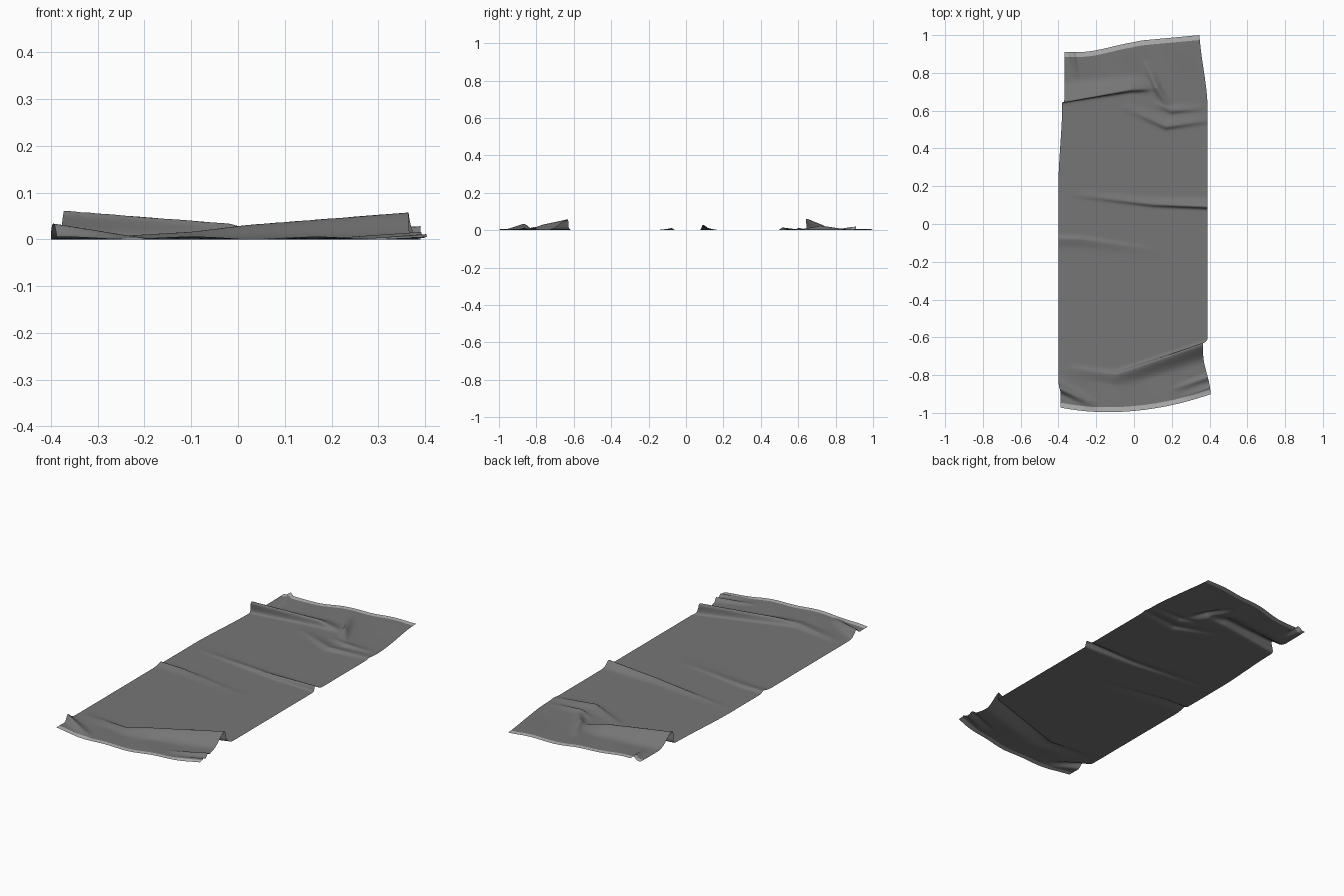
import bpy
from math import exp, sin
from mathutils import Vector


def material(name, value):
    m = bpy.data.materials.new(name)
    m.use_nodes = True
    m.diffuse_color = (value, value, value, 1)
    m.node_tree.nodes["Principled BSDF"].inputs["Base Color"].default_value = (value, value, value, 1)
    return m


def ramp(value, start, end):
    """Smooth step from 0 at start to 1 at end."""
    t = max(0, min(1, (value - start) / (end - start)))
    return t * t * (3 - 2 * t)


# Outline of the cloth: nearly straight sides, drawn in where the folds take up material
def left_edge(y):
    return -.4 + .02 * ramp(y, .2, .64) + .012 * ramp(y, .64, .7) + .012 * ramp(-y, .83, .9)


def right_edge(y):
    pinch = .025 * ramp(-y, .6, .66) - .04 * ramp(-y, .68, .9)
    return .39 - pinch - .045 * ramp(y, .6, 1.05)


def front_edge(x):
    bend = x + .15
    return -.996 + (.32 if bend > 0 else .4) * bend * bend


def back_edge(u):
    return .91 + .057 * ramp(u, .1, .6) + .033 * max(0, u - .5) / .5


class Fold:
    """A bell-shaped ridge swept along a path of points (x, y, height)."""

    def __init__(self, *path, front, back, lean=0.0):
        self.legs = [(Vector(a), Vector(b)) for a, b in zip(path, path[1:])]
        self.front, self.back, self.lean = front, back, lean
        self.low = min(p[1] for p in path) - .12
        self.high = max(p[1] for p in path) + .12

    def height(self, p):
        best, result = float("inf"), 0.0
        if not self.low < p.y < self.high:
            return result
        for a, b in self.legs:
            along = (b - a).xy
            t = max(0, min(1, (p - a.xy).dot(along) / along.length_squared))
            off = p - a.xy - along * t
            if off.length < best:
                best = off.length
                behind = along.x * off.y > along.y * off.x
                reach = best / (self.back if behind else self.front)
                result = a.lerp(b, t).z * exp(-reach * reach)
        return result


# Folds, running left to right
large_back_fold = Fold((-.43, .67, .066), (-.02, .728, .034), (.11, .72, 0), front=.02, back=.036, lean=.55)
middle_fold = Fold((-.36, .16, 0), (.1, .108, .014), (.42, .098, .03), front=.013, back=.023, lean=.3)
middle_crease = Fold((-.42, -.08, .011), (-.28, -.082, .009), (.16, -.145, 0), front=.03, back=.014, lean=-.3)
large_front_fold = Fold((-.38, -.76, 0), (-.1, -.805, .016), (.02, -.772, .031), (.42, -.645, .062),
                        front=.036, back=.02, lean=-.5)
left_corner_fold = Fold((-.42, -.85, .037), (-.18, -.97, 0), front=.022, back=.024, lean=.2)
right_corner_fold = Fold((.16, -.89, 0), (.42, -.8, .018), front=.018, back=.014)
right_corner_crease = Fold((.24, -.92, 0), (.42, -.86, .012), front=.012, back=.014)
crumple = Fold((.05, .88, 0), (.12, .72, .025), (.2, .6, 0), front=.018, back=.022)
crumple_crease = Fold((-.08, .63, 0), (.17, .52, .014), (.4, .55, .004), front=.016, back=.03, lean=.3)
short_crease = Fold((.1, .64, 0), (.2, .6, .012), (.38, .61, 0), front=.012, back=.025)
hem_lift = Fold((-.33, .93, .022), (-.3, .77, 0), front=.018, back=.012)
FOLDS = (large_back_fold, middle_fold, middle_crease, large_front_fold, left_corner_fold, right_corner_fold,
         right_corner_crease, crumple, crumple_crease, short_crease, hem_lift)


def raise_cloth(x, y):
    """Move a flat point up, and along the lean of the folds it lies on."""
    p = Vector((x, y))
    z = .003 * ramp(abs(y), .75, .95) * (1 + sin(x * 23 + y * 9))
    for fold in FOLDS:
        h = fold.height(p)
        z = max(z, h) + min(z, h) / 4
        y -= fold.lean * h
    return x, y, z


# Cloth sheet with a hem strip at each end
COLS, ROWS, HEM = 90, 300, .026
verts, faces = [], []
for j in range(ROWS + 1):
    for i in range(COLS + 1):
        u = i / COLS
        start, end = front_edge(u * .79 - .395), back_edge(u)
        if j == 0:
            y = start
        elif j == ROWS:
            y = end
        else:
            y = start + HEM + (end - start - 2 * HEM) * (j - 1) / (ROWS - 2)
        x = left_edge(y) * (1 - u) + right_edge(y) * u
        verts.append(raise_cloth(x, y))
        if i < COLS and j < ROWS:
            a = j * (COLS + 1) + i
            faces.append((a, a + 1, a + COLS + 2, a + COLS + 1))

cube = bpy.data.objects.get("Cube")
if cube:
    bpy.data.objects.remove(cube, do_unlink=True)

mesh = bpy.data.meshes.new("cloth_sheet")
mesh.from_pydata(verts, [], faces)
mesh.materials.append(material("cloth grey", .18))
mesh.materials.append(material("hem light grey", .46))
for poly in mesh.polygons:
    poly.material_index = int(poly.index // COLS in (0, ROWS - 1))
    poly.use_smooth = True
cloth = bpy.data.objects.new("cloth_sheet", mesh)
bpy.context.collection.objects.link(cloth)
